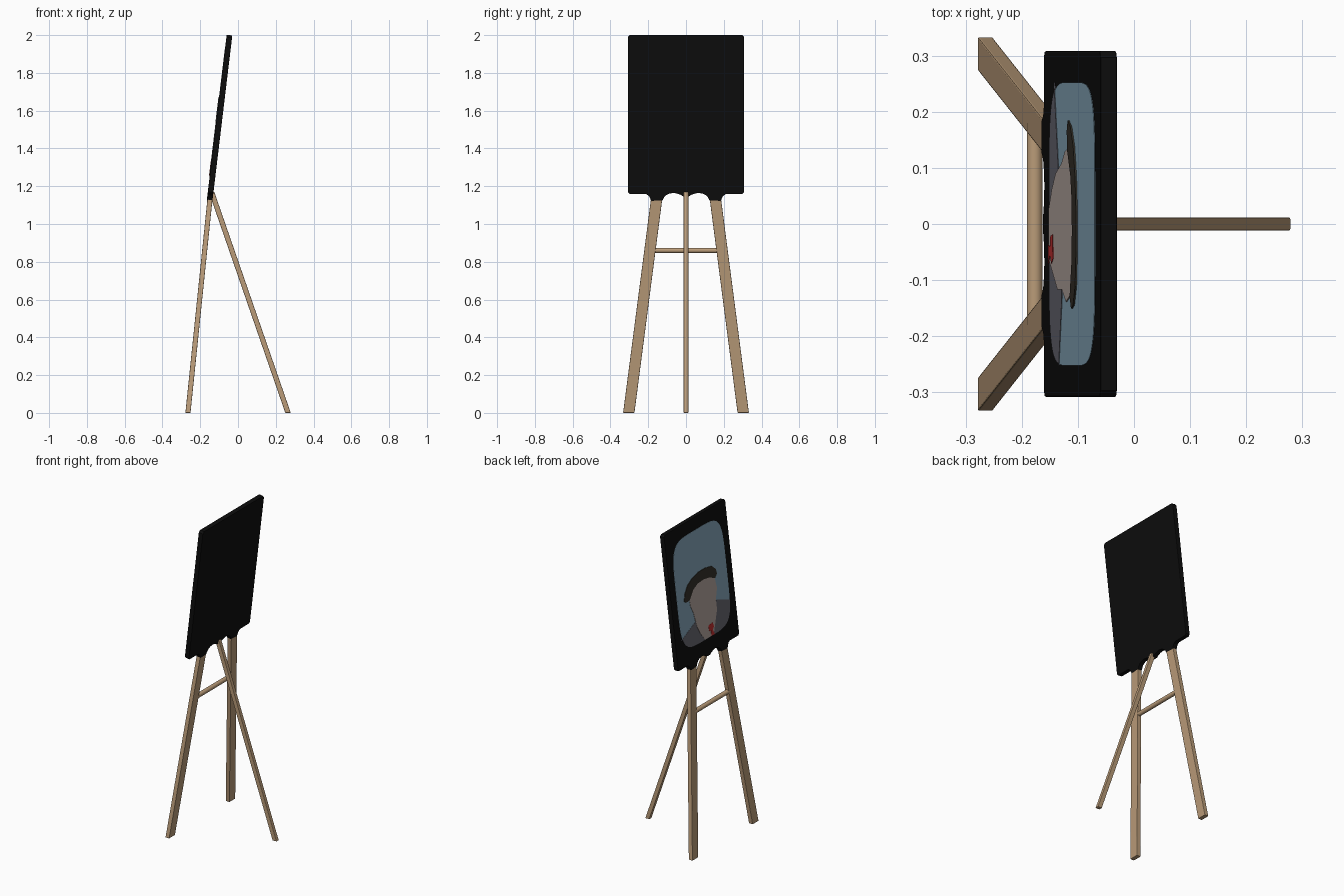
import bpy, bmesh, math
from mathutils import Vector

if "Cube" in bpy.data.objects:
    bpy.data.objects.remove(bpy.data.objects["Cube"])


def material(name, rgb):
    m = bpy.data.materials.new(name)
    m.diffuse_color = (*rgb, 1)
    m.use_nodes = True
    m.node_tree.nodes["Principled BSDF"].inputs["Base Color"].default_value = m.diffuse_color
    return m


WOOD = material("pale wood", (0.49, 0.33, 0.19))
BLACK = material("black", (0.004, 0.004, 0.004))
BLUE = material("pale blue", (0.24, 0.39, 0.50))
GREY = material("jacket grey", (0.14, 0.14, 0.17))
SKIN = material("skin", (0.47, 0.39, 0.36))
DARK = material("dark brown", (0.035, 0.03, 0.022))
RED = material("red", (0.55, 0.03, 0.03))

# Board frame: base point, full height direction, painted-side normal
BASE = Vector((-0.146, 0, 1.16))
RISE = Vector((0.101, 0, 0.84))
NORMAL = Vector((-0.84, 0, 0.101)).normalized()
HALF_W, HALF_T = 0.308, 0.015


def finish(name, bm, mat, bevel=0):
    bmesh.ops.recalc_face_normals(bm, faces=bm.faces)
    me = bpy.data.meshes.new(name)
    bm.to_mesh(me)
    bm.free()
    me.materials.append(mat)
    ob = bpy.data.objects.new(name, me)
    bpy.context.collection.objects.link(ob)
    if bevel:
        b = ob.modifiers.new("soft edges", "BEVEL")
        b.width, b.segments = bevel, 2
        b.limit_method, b.angle_limit = "ANGLE", math.radians(50)
    return ob


def loft(name, low, high, mat, bevel=0):
    """Solid between two matching outlines."""
    bm = bmesh.new()
    a = [bm.verts.new(p) for p in low]
    b = [bm.verts.new(p) for p in high]
    bm.faces.new(a)
    bm.faces.new(b)
    for i in range(len(a)):
        j = (i + 1) % len(a)
        bm.faces.new((a[i], a[j], b[j], b[i]))
    return finish(name, bm, mat, bevel)


def plate(name, pts, n0, n1, mat, bevel=0):
    """Slab in the board plane; u runs 0..1 from +y to -y, v runs up."""
    def at(u, v, n):
        return BASE + RISE * v + Vector((0, HALF_W * (1 - 2 * u), 0)) + NORMAL * n
    return loft(name, [at(u, v, n0) for u, v in pts],
                [at(u, v, n1) for u, v in pts], mat, bevel)


def bar(name, foot, top, hx, hy):
    """Straight leg with level ends."""
    corners = [Vector((sx * hx, sy * hy, 0))
               for sx, sy in ((-1, -1), (1, -1), (1, 1), (-1, 1))]
    return loft(name, [Vector(foot) + c for c in corners],
                [Vector(top) + c for c in corners], WOOD, 0.003)


# Splayed front legs and rear prop
for side, label in ((1, "left"), (-1, "right")):
    bar("front_leg_" + label, (-0.265, side * 0.303, 0),
        (-0.144, side * 0.15, 1.175), 0.0135, 0.03)
bar("rear_leg", (0.265, 0, 0), (-0.14, 0, 1.17), 0.0145, 0.012)

# Round crossbar
bpy.ops.mesh.primitive_cylinder_add(vertices=20, radius=0.014, depth=0.36,
                                    location=(-0.177, 0, 0.86),
                                    rotation=(math.pi / 2, 0, 0))
rail = bpy.context.object
rail.name = "crossbar"
rail.data.materials.append(WOOD)
bpy.ops.object.shade_smooth_by_angle()

# Board, with sockets flaring down over the leg tops
half = [(0.0, 1.146), (0.014, 1.147), (0.028, 1.156), (0.048, 1.163), (0.068, 1.166),
        (0.09, 1.162), (0.108, 1.152), (0.118, 1.140), (0.124, 1.126), (0.184, 1.122),
        (0.19, 1.138), (0.198, 1.152), (0.212, 1.16), (0.298, 1.16), (0.308, 1.17),
        (0.308, 1.988), (0.297, 2.0)]
outline = half + [(-y, z) for y, z in reversed(half[1:])]
plate("board", [((1 - y / HALF_W) / 2, (z - 1.16) / 0.84) for y, z in outline],
      -HALF_T, HALF_T, BLACK, 0.003)

# Picture background: rounded panel
oval = []
for i in range(80):
    t = 2 * math.pi * (i + 0.5) / 80
    c, s = math.cos(t), math.sin(t)
    oval.append((0.5 + 0.41 * math.copysign(abs(c) ** 0.4, c),
                 0.51 + 0.40 * math.copysign(abs(s) ** 0.4, s)))
plate("picture_background", oval, 0.013, HALF_T + 0.001, BLUE)


# Jacket: the panel cut off at the shoulder line
def shoulder(u):
    if u < 0.35:
        return 0.20 + 0.3 * (u - 0.09)
    if u < 0.7:
        return 0.278 + 0.18 * (u - 0.35)
    return 0.341 - 0.28 * (u - 0.7)


plate("jacket", [(u, min(v, shoulder(u))) for u, v in oval],
      0.013, HALF_T + 0.002, GREY)

# Face and shirt front, hair, tie
plate("face", [(0.28, 0.46), (0.36, 0.54), (0.55, 0.56), (0.70, 0.52), (0.725, 0.42),
               (0.69, 0.35), (0.69, 0.27), (0.65, 0.2), (0.60, 0.112), (0.46, 0.112),
               (0.40, 0.17), (0.355, 0.235), (0.325, 0.34), (0.29, 0.40)],
      0.013, HALF_T + 0.003, SKIN)
plate("hair", [(0.20, 0.46), (0.22, 0.51), (0.276, 0.559), (0.36, 0.59), (0.462, 0.607),
               (0.58, 0.607), (0.68, 0.592), (0.735, 0.555), (0.745, 0.52), (0.71, 0.495),
               (0.62, 0.525), (0.524, 0.535), (0.43, 0.53), (0.36, 0.508),
               (0.31, 0.47), (0.285, 0.448), (0.23, 0.445)],
      0.013, HALF_T + 0.004, DARK)
plate("tie", [(0.53, 0.195), (0.60, 0.20), (0.615, 0.17), (0.59, 0.15), (0.615, 0.112),
              (0.56, 0.112), (0.565, 0.15), (0.535, 0.155)],
      0.013, HALF_T + 0.004, RED)
